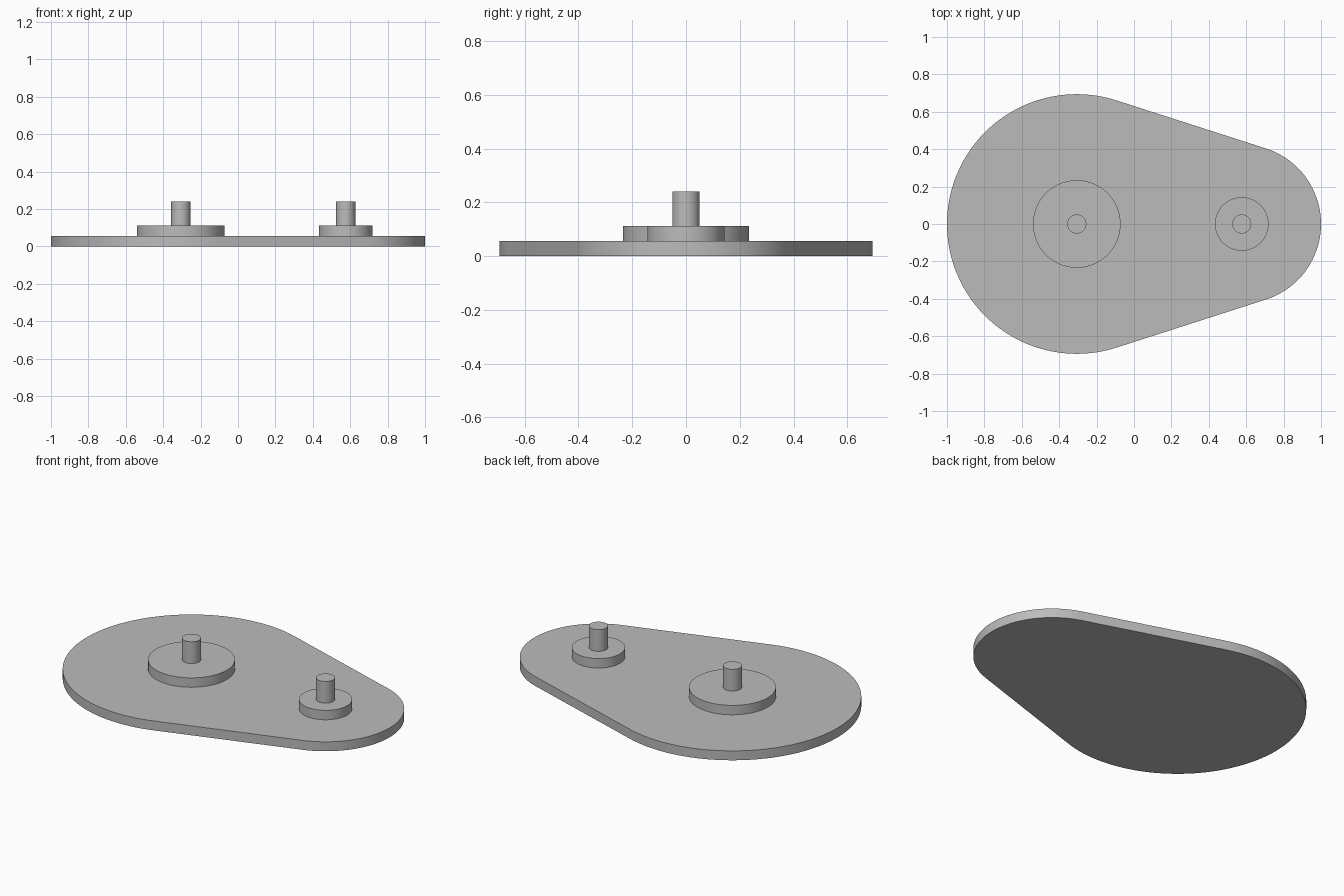
import bpy
import bmesh
from math import acos, cos, sin, pi, radians

cube = bpy.data.objects.get("Cube")
if cube:
    bpy.data.objects.remove(cube, do_unlink=True)

grey = bpy.data.materials.new("plain grey")
grey.use_nodes = True
COLOUR = (0.5, 0.5, 0.5, 1)
grey.diffuse_color = COLOUR
grey.node_tree.nodes["Principled BSDF"].inputs["Base Color"].default_value = COLOUR

BIG_X, BIG_R = -0.306, 0.694
SMALL_X, SMALL_R = 0.576, 0.424
PLATE_TOP, BOSS_TOP, PIN_TOP = 0.056, 0.112, 0.241


def arc(x, radius, start, end, steps):
    """Points along an arc centred on the x axis."""
    angles = [start + (end - start) * i / steps for i in range(steps + 1)]
    return [(x + radius * cos(a), radius * sin(a)) for a in angles]


def extrude_outline(name, outline, bottom, top):
    """Solid prism from a closed outline, smooth around its wall."""
    bm = bmesh.new()
    base = bm.faces.new([bm.verts.new((x, y, bottom)) for x, y in outline])
    result = bmesh.ops.extrude_face_region(bm, geom=[base], use_keep_orig=True)
    raised = [v for v in result["geom"] if isinstance(v, bmesh.types.BMVert)]
    bmesh.ops.translate(bm, verts=raised, vec=(0, 0, top - bottom))
    bmesh.ops.recalc_face_normals(bm, faces=bm.faces)
    mesh = bpy.data.meshes.new(name)
    bm.to_mesh(mesh)
    bm.free()
    mesh.materials.append(grey)
    obj = bpy.data.objects.new(name, mesh)
    bpy.context.collection.objects.link(obj)
    bpy.ops.object.select_all(action="DESELECT")
    obj.select_set(True)
    bpy.context.view_layer.objects.active = obj
    bpy.ops.object.shade_smooth_by_angle(angle=radians(30))
    return obj


def disc(name, x, radius, bottom, top):
    return extrude_outline(name, arc(x, radius, 0, 2 * pi, 96)[:-1], bottom, top)


# Base plate: two round ends joined by their common tangents
tangent = acos((BIG_R - SMALL_R) / (SMALL_X - BIG_X))
outline = arc(BIG_X, BIG_R, tangent, 2 * pi - tangent, 96)
outline += arc(SMALL_X, SMALL_R, -tangent, tangent, 64)
extrude_outline("base_plate", outline, 0, PLATE_TOP)

# A round boss with a pin at each end
for side, x, boss_radius in (("large", BIG_X, 0.234), ("small", SMALL_X, 0.143)):
    disc(side + "_boss", x, boss_radius, PLATE_TOP, BOSS_TOP)
    disc(side + "_pin", x, 0.051, BOSS_TOP, PIN_TOP)
